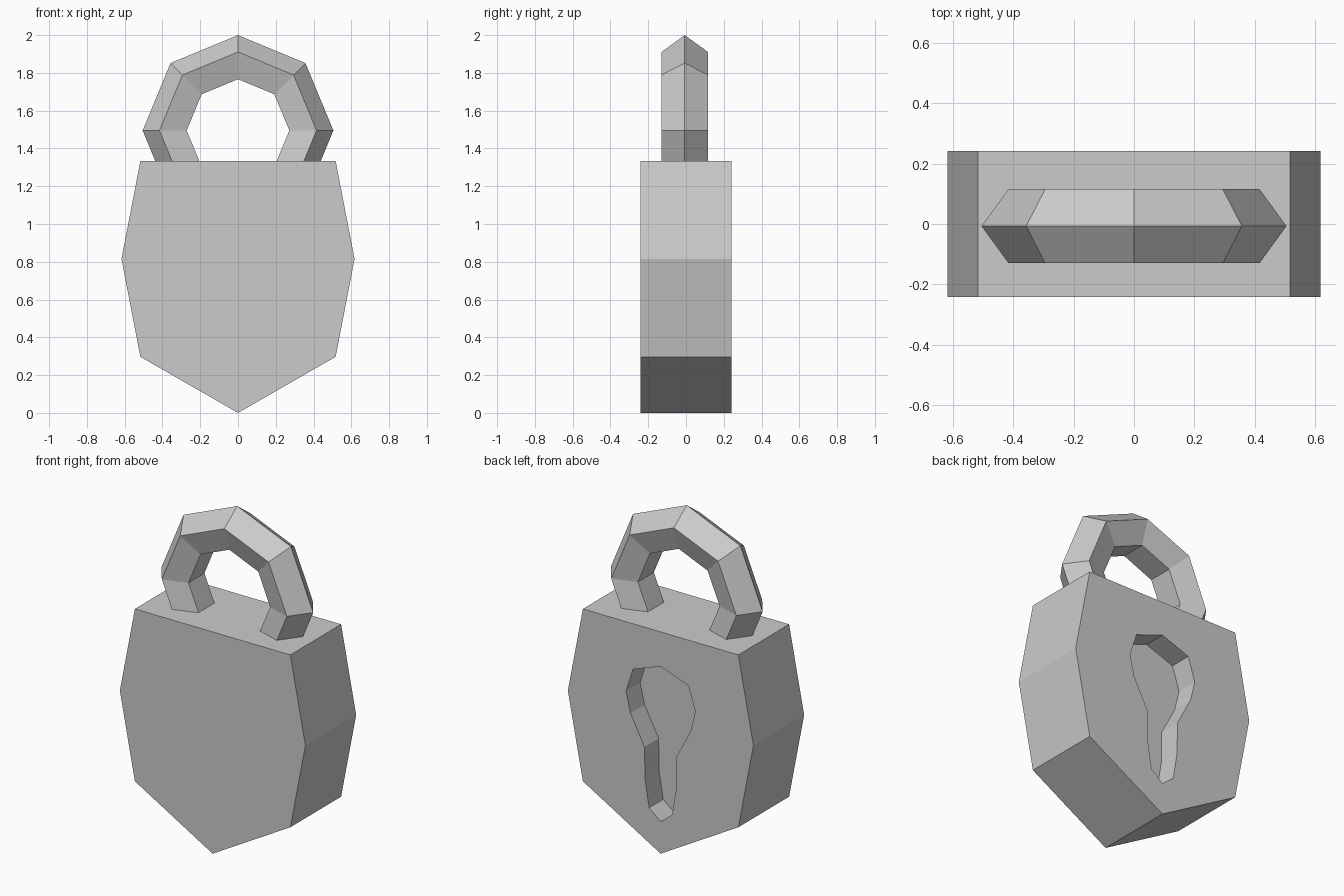
import bpy, bmesh, math

if "Cube" in bpy.data.objects:
    bpy.data.objects.remove(bpy.data.objects["Cube"])


def finish(name, bm):
    bmesh.ops.recalc_face_normals(bm, faces=bm.faces[:])
    mesh = bpy.data.meshes.new(name)
    bm.to_mesh(mesh)
    bm.free()
    ob = bpy.data.objects.new(name, mesh)
    bpy.context.collection.objects.link(ob)
    return ob


def slab(name, half, y0, y1):
    """Mirror a half outline (x, z) across x = 0 and extrude it along y."""
    outline = half + [(-x, z) for x, z in reversed(half) if x > 0]
    bm = bmesh.new()
    face = bm.faces.new([bm.verts.new((x, y0, z)) for x, z in outline])
    ext = bmesh.ops.extrude_face_region(bm, geom=[face], use_keep_orig=True)
    moved = [g for g in ext["geom"] if isinstance(g, bmesh.types.BMVert)]
    bmesh.ops.translate(bm, verts=moved, vec=(0, y1 - y0, 0))
    return finish(name, bm)


# Lock body
body = slab("lock_body", [(0, 0), (0.517, 0.297), (0.617, 0.815), (0.517, 1.333)],
            -0.241, 0.241)

# Keyhole recess in the back face
keyhole = slab("keyhole_cutter",
               [(0, 0.193), (0.077, 0.255), (0.104, 0.42), (0.107, 0.613),
                (0.2, 0.79), (0.23, 0.916), (0.184, 1.06), (0, 1.125)],
               0.107, 0.4)
keyhole.hide_render = True
keyhole.hide_set(True)
cut = body.modifiers.new("keyhole", "BOOLEAN")
cut.operation = "DIFFERENCE"
cut.solver = "EXACT"
cut.object = keyhole

# Shackle: pentagonal section swept along an octagonal arc, legs sunk in the body
MAJOR, MINOR, SIDES = 0.376, 0.129, 5
bm = bmesh.new()
rings = []
for i in range(-1, 6):
    a = i * math.pi / 4
    ring = []
    for k in range(SIDES):
        b = 2 * math.pi * k / SIDES
        r = MAJOR + MINOR * math.cos(b)
        ring.append(bm.verts.new((r * math.cos(a), -0.007 + MINOR * math.sin(b),
                                  1.495 + r * math.sin(a))))
    rings.append(ring)
for p, q in zip(rings, rings[1:]):
    for k in range(SIDES):
        n = (k + 1) % SIDES
        bm.faces.new((p[k], p[n], q[n], q[k]))
bm.faces.new(rings[0])
bm.faces.new(rings[-1])
finish("shackle", bm)
